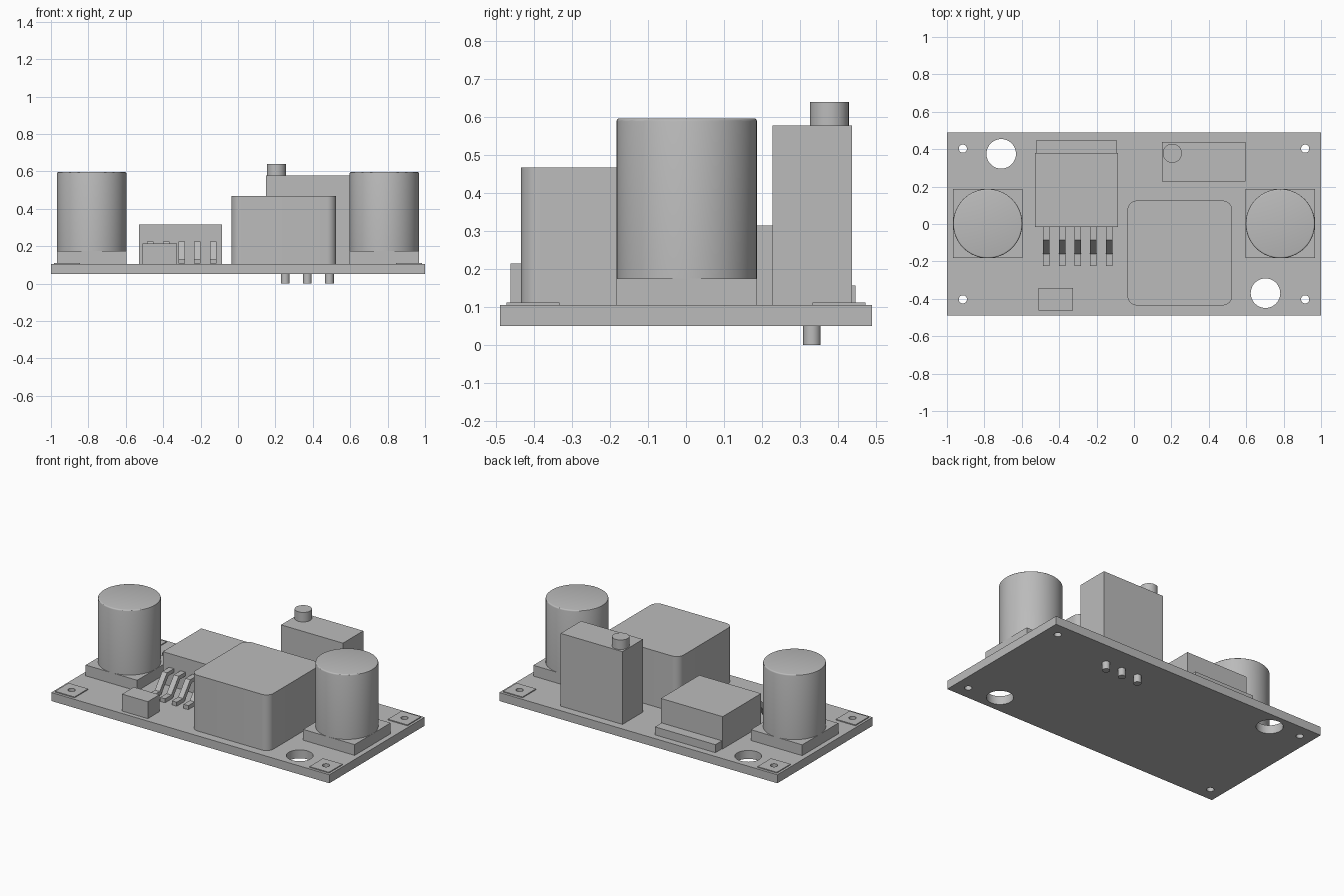
import bpy
import bmesh
from mathutils import Matrix

old = bpy.data.objects.get("Cube")
if old:
    bpy.data.objects.remove(old, do_unlink=True)

grey = bpy.data.materials.new("plain grey")
grey.use_nodes = True
COLOUR = (0.5, 0.5, 0.5, 1)
grey.diffuse_color = COLOUR
grey.node_tree.nodes["Principled BSDF"].inputs["Base Color"].default_value = COLOUR

BOARD_TOP = 0.105


def finish(name, bm, smooth=False):
    mesh = bpy.data.meshes.new(name)
    bmesh.ops.recalc_face_normals(bm, faces=bm.faces)
    bm.to_mesh(mesh)
    bm.free()
    mesh.materials.append(grey)
    ob = bpy.data.objects.new(name, mesh)
    bpy.context.collection.objects.link(ob)
    if smooth:
        activate(ob)
        bpy.ops.object.shade_smooth_by_angle()
    return ob


def activate(ob):
    bpy.ops.object.select_all(action='DESELECT')
    ob.select_set(True)
    bpy.context.view_layer.objects.active = ob


def box(name, x, y, z, corner=0):
    """Block from (min, max) spans, with optionally rounded upright edges."""
    bm = bmesh.new()
    bmesh.ops.create_cube(bm, size=1)
    spans = (x, y, z)
    for v in bm.verts:
        v.co = [s[0] if c < 0 else s[1] for s, c in zip(spans, v.co)]
    if corner:
        upright = [e for e in bm.edges
                   if abs(e.verts[0].co.z - e.verts[1].co.z) > 0.01]
        bmesh.ops.bevel(bm, geom=upright, offset=corner, segments=8,
                        profile=0.5, affect='EDGES')
    return finish(name, bm, corner > 0)


def cylinder(name, x, y, z, radius, rim=0, sides=48):
    bm = bmesh.new()
    bmesh.ops.create_cone(bm, cap_ends=True, segments=sides, radius1=radius,
                          radius2=radius, depth=z[1] - z[0],
                          matrix=Matrix.Translation((x, y, (z[0] + z[1]) / 2)))
    if rim:
        top = [e for e in bm.edges if all(v.co.z > z[1] - 0.001 for v in e.verts)]
        bmesh.ops.bevel(bm, geom=top, offset=rim, segments=3,
                        profile=0.5, affect='EDGES')
    return finish(name, bm, True)


def drill(ob, holes):
    """Cut round holes (x, y, radius) right through a part."""
    for x, y, r in holes:
        cutter = cylinder("drill", x, y, (-0.1, 0.3), r)
        cutter.hide_render = True
        mod = ob.modifiers.new("hole", 'BOOLEAN')
        mod.operation = 'DIFFERENCE'
        mod.solver = 'EXACT'
        mod.object = cutter
        activate(ob)
        bpy.ops.object.modifier_apply(modifier=mod.name)
        bpy.data.objects.remove(cutter, do_unlink=True)
    bpy.ops.object.shade_smooth_by_angle()


# Circuit board with mounting holes and corner solder pads
corners = [(sx * 0.915, sy * 0.403, 0.022) for sx in (-1, 1) for sy in (-1, 1)]
board = box("circuit_board", (-1, 1), (-0.49, 0.49), (0.05, BOARD_TOP))
drill(board, corners + [(-0.71, 0.375, 0.079), (0.703, -0.37, 0.079)])
for i, (x, y, r) in enumerate(corners):
    pad = box(f"solder_pad_{i + 1}", (x - 0.07, x + 0.07), (y - 0.07, y + 0.07),
              (BOARD_TOP - 0.005, BOARD_TOP + 0.006))
    drill(pad, [(x, y, r)])

# Capacitors on square bases
for side, x in (("right", -0.782), ("left", 0.782)):
    box(f"{side}_capacitor_base", (x - 0.185, x + 0.185), (-0.183, 0.187),
        (BOARD_TOP, 0.175))
    cylinder(f"{side}_capacitor", x, 0.002, (0.175, 0.597), 0.185, rim=0.008, sides=64)

# Regulator chip: body, rear tab and bent legs
box("regulator_body", (-0.53, -0.085), (-0.015, 0.38), (BOARD_TOP, 0.315))
box("regulator_tab", (-0.525, -0.09), (0.37, 0.447), (BOARD_TOP, 0.157))
leg_profile = [(0.0, 0.225), (-0.085, 0.225), (-0.16, 0.132), (-0.225, 0.132),
               (-0.225, 0.106), (-0.145, 0.106), (-0.07, 0.2), (0.0, 0.2)]
for i in range(5):
    bm = bmesh.new()
    x = -0.486 + i * 0.0838
    face = bm.faces.new([bm.verts.new((x, y, z)) for y, z in leg_profile])
    side = bmesh.ops.extrude_face_region(bm, geom=[face])
    bmesh.ops.translate(bm, vec=(0.035, 0, 0),
                        verts=[g for g in side["geom"] if isinstance(g, bmesh.types.BMVert)])
    finish(f"regulator_leg_{i + 1}", bm)

# Inductor and small chip component
box("inductor", (-0.035, 0.525), (-0.435, 0.125), (BOARD_TOP, 0.467), corner=0.05)
box("chip_component", (-0.51, -0.325), (-0.462, -0.342), (BOARD_TOP, 0.215))

# Trimmer with adjusting screw and pins below the board
box("trimmer_body", (0.15, 0.595), (0.228, 0.438), (BOARD_TOP, 0.578))
cylinder("trimmer_screw", 0.205, 0.378, (0.57, 0.64), 0.051)
for i, x in enumerate((0.253, 0.371, 0.489)):
    cylinder(f"trimmer_pin_{i + 1}", x, 0.332, (0, 0.06), 0.023, sides=32)
